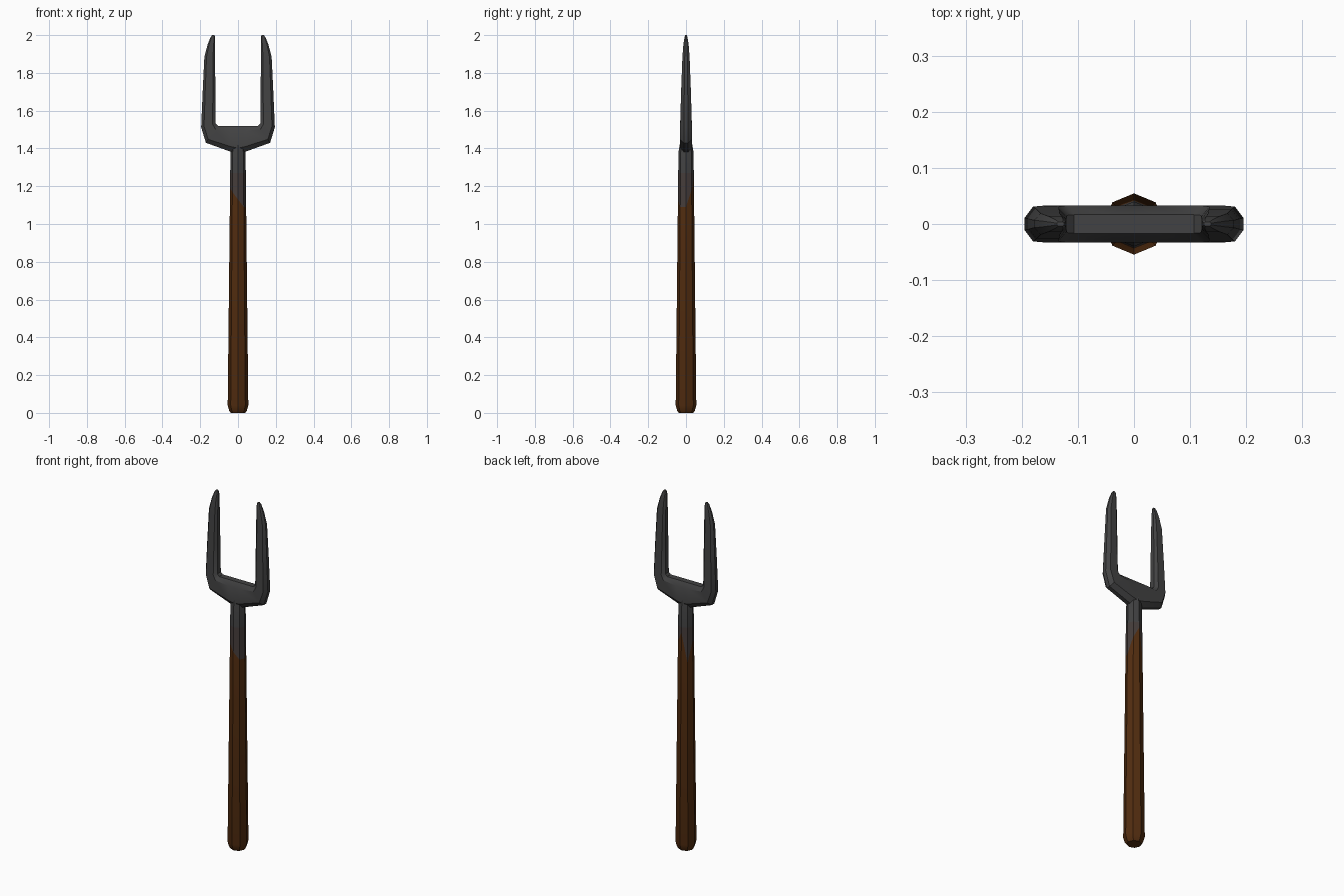
import bpy, bmesh, math
from mathutils import Vector

if "Cube" in bpy.data.objects:
    bpy.data.objects.remove(bpy.data.objects["Cube"])


def material(name, rgb):
    m = bpy.data.materials.new(name)
    m.diffuse_color = (*rgb, 1)
    m.use_nodes = True
    m.node_tree.nodes["Principled BSDF"].inputs["Base Color"].default_value = m.diffuse_color
    return m


iron = material("dark iron", (0.055, 0.055, 0.056))
wood = material("brown wood", (0.085, 0.026, 0.005))
stained = material("sooty wood", (0.06, 0.046, 0.043))


def loft(name, rings, mats, band_mats=None, angle=35):
    """Skin a list of equally sized closed rings and cap both ends."""
    bm = bmesh.new()
    vs = [[bm.verts.new(p) for p in r] for r in rings]
    n = len(rings[0])
    for i in range(len(vs) - 1):
        for k in range(n):
            j = (k + 1) % n
            f = bm.faces.new((vs[i][k], vs[i][j], vs[i + 1][j], vs[i + 1][k]))
            f.material_index = band_mats[i] if band_mats else 0
    bm.faces.new(vs[0][::-1]).material_index = band_mats[0] if band_mats else 0
    bm.faces.new(vs[-1]).material_index = band_mats[-1] if band_mats else 0
    bmesh.ops.recalc_face_normals(bm, faces=bm.faces)
    me = bpy.data.meshes.new(name)
    bm.to_mesh(me)
    bm.free()
    for m in mats:
        me.materials.append(m)
    me.shade_smooth()
    me.set_sharp_from_angle(angle=math.radians(angle))
    ob = bpy.data.objects.new(name, me)
    bpy.context.collection.objects.link(ob)
    return ob


# Handle: tapered octagonal shaft, with an uneven edge where the soot ends
def shaft_radius(z):
    return 0.055 - 0.015 * z / 1.38


def octagon(r, heights):
    return [(r(z) * math.cos(k * math.pi / 4), r(z) * math.sin(k * math.pi / 4), z)
            for k, z in enumerate(heights)]


soot_edge = [1.09, 1.18, 1.24, 1.07, 1.19, 1.17, 1.13, 1.09]
handle_rings = [
    octagon(lambda z: 0.038, [0.0] * 8),
    octagon(lambda z: 0.047, [0.012] * 8),
    octagon(shaft_radius, [0.04] * 8),
    octagon(shaft_radius, soot_edge),
    octagon(shaft_radius, [1.27] * 8),
    octagon(shaft_radius, [1.38] * 8),
    octagon(lambda z: 0.03, [1.44] * 8),
]
loft("handle", handle_rings, [wood, stained, iron], [0, 0, 0, 1, 2, 2])

# Fork head: bevelled section swept from crossbar centre up one tine
# (inner x, inner z, outer x, outer z, half depth)
half = [
    (0.000, 1.520, 0.000, 1.372, 0.033),
    (0.040, 1.520, 0.040, 1.383, 0.033),
    (0.107, 1.520, 0.170, 1.430, 0.033),
    (0.119, 1.532, 0.195, 1.512, 0.031),
    (0.120, 1.700, 0.187, 1.700, 0.026),
    (0.121, 1.885, 0.178, 1.885, 0.019),
    (0.121, 1.950, 0.161, 1.950, 0.014),
    (0.121, 1.988, 0.146, 1.988, 0.008),
    (0.125, 2.000, 0.137, 2.000, 0.004),
]
section = [(0, -0.5), (0.2, -1), (0.8, -1), (1, -0.35),
           (1, 0.35), (0.8, 1), (0.2, 1), (0, 0.5)]


def head_ring(row, side):
    xi, zi, xo, zo, d = row
    a, b = Vector((side * xi, 0, zi)), Vector((side * xo, 0, zo))
    return [a.lerp(b, t) + Vector((0, y * d, 0)) for t, y in section]


head_rings = [head_ring(r, -1) for r in half[:0:-1]] + [head_ring(r, 1) for r in half]
loft("fork_head", head_rings, [iron])
